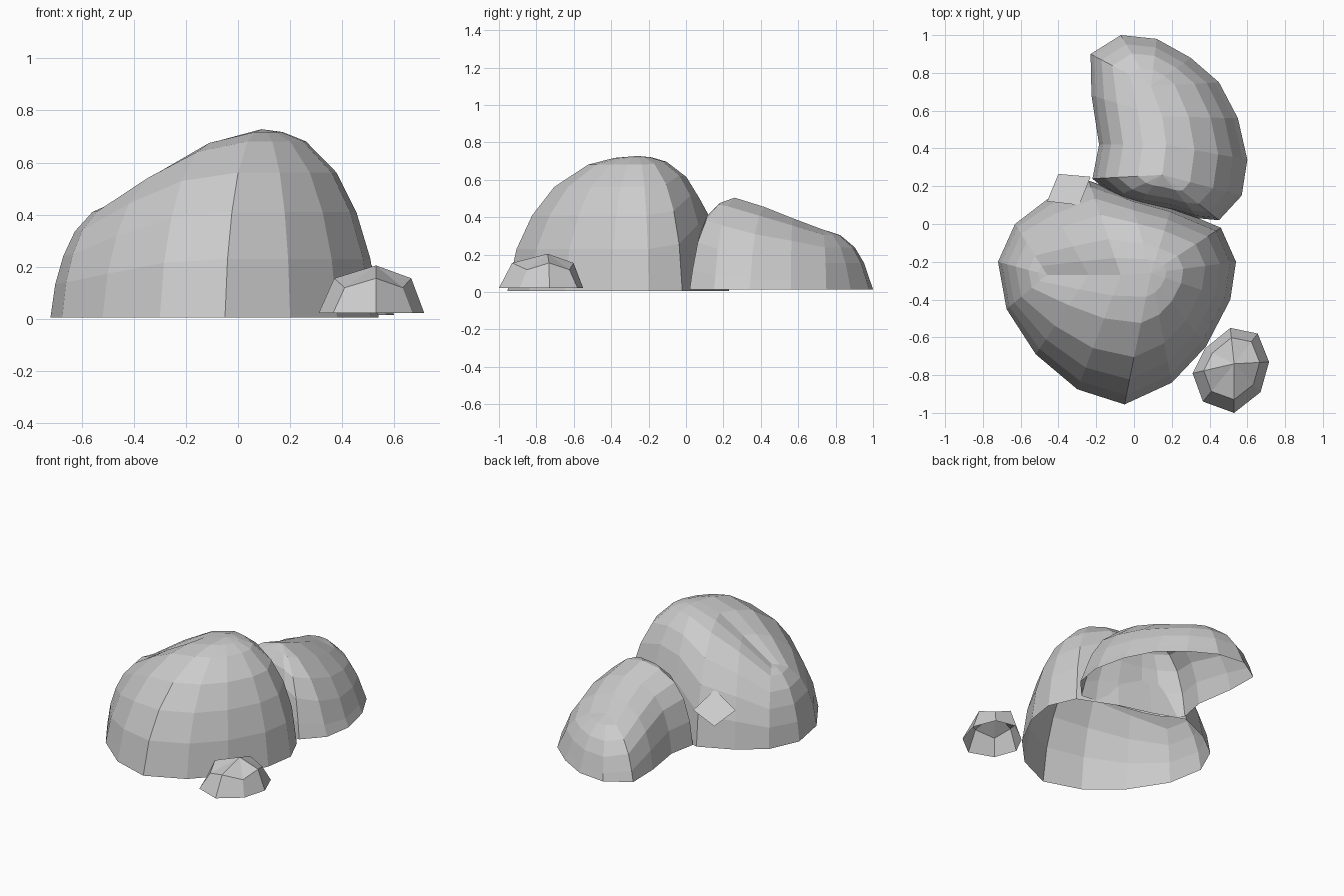
import bpy, bmesh
from mathutils import Vector

if "Cube" in bpy.data.objects:
    bpy.data.objects.remove(bpy.data.objects["Cube"])


def mound(name, outline, spine, profile, z0):
    """Hollow faceted dome: every rim point (x, y, spine index, slope power) climbs to its ridge point."""
    bm = bmesh.new()
    rings = []
    for t, h in profile:
        ring = []
        for x, y, i, power in outline:
            p = Vector((x, y, z0))
            s = Vector(spine[i])
            q = p.lerp(s, t)
            q.z = z0 + h ** power * (s.z - z0)
            ring.append(bm.verts.new(q))
        rings.append(ring)
    n = len(outline)
    for a, b in zip(rings, rings[1:]):
        for k in range(n):
            m = (k + 1) % n
            bm.faces.new((a[k], a[m], b[m], b[k]))
    # close the ridge by merging the coincident top points
    bmesh.ops.remove_doubles(bm, verts=bm.verts[:], dist=0.0005)
    bmesh.ops.recalc_face_normals(bm, faces=bm.faces[:])
    if sum(f.normal.z for f in bm.faces) < 0:
        bmesh.ops.reverse_faces(bm, faces=bm.faces[:])
    return finish(name, bm)


def finish(name, bm):
    mesh = bpy.data.meshes.new(name)
    bm.to_mesh(mesh)
    bm.free()
    obj = bpy.data.objects.new(name, mesh)
    bpy.context.collection.objects.link(obj)
    return obj


# Large boulder, peak towards the right with a ridge falling left
mound(
    "large_boulder",
    [(-.72, -.2, 0, 1.05), (-.63, 0, 0, 1), (-.46, .13, 1, 1), (-.24, .23, 2, 1),
     (-.02, .15, 3, .65), (.2, .09, 3, .6), (.46, -.02, 3, .9), (.54, -.2, 3, 1),
     (.51, -.4, 3, 1), (.38, -.65, 3, 1), (.2, -.84, 3, 1), (-.05, -.955, 3, 1),
     (-.3, -.875, 2, 1), (-.52, -.69, 1, 1.05), (-.675, -.45, 0, 1)],
    [(-.46, -.27, .44), (-.24, -.27, .58), (-.07, -.27, .685), (.09, -.26, .728)],
    [(0, 0), (.07, .31), (.19, .56), (.36, .77), (.62, .935), (.82, .985), (1, 1)],
    0.005)

# Curved boulder behind, sloping down towards the back
mound(
    "curved_boulder",
    [(-.22, .24, 0, .95), (-.1, .14, 0, .9), (.02, .1, 0, .9), (.2, .07, 0, .9),
     (.34, .03, 0, 1), (.45, .02, 0, 1.3), (.57, .15, 0, 1.6), (.6, .34, 1, 1.8),
     (.55, .56, 2, 1.7), (.45, .75, 3, 1.6), (.3, .88, 3, 1.6), (.12, .98, 3, 1.6),
     (-.07, 1.0, 3, 1.6), (-.23, .9, 3, 1.3), (-.225, .68, 2, .95), (-.185, .42, 1, .9)],
    [(.15, .26, .505), (.17, .42, .455), (.15, .57, .395), (.09, .73, .335)],
    [(0, 0), (.06, .3), (.18, .6), (.36, .8), (.65, .94), (1, 1)],
    0.015)

# Small stone at the front right
mound(
    "small_stone",
    [(.31, -.79, 0, 1), (.365, -.94, 0, 2), (.53, -1.0, 0, 1), (.67, -.89, 0, 2),
     (.715, -.73, 0, 1), (.655, -.58, 0, 2), (.51, -.55, 0, 1), (.375, -.66, 0, 2)],
    [(.53, -.74, .205)],
    [(0, 0), (.27, .73), (1, 1)],
    0.022)

# Loose chip jutting from the back left of the large boulder
chip = bmesh.new()
chip.faces.new([chip.verts.new(p) for p in
                ((-.46, .12, .27), (-.29, .1, .36), (-.23, .25, .26), (-.4, .265, .2))])
chip.normal_update()
if chip.faces[:][0].normal.z < 0:
    bmesh.ops.reverse_faces(chip, faces=chip.faces[:])
finish("stone_chip", chip)
